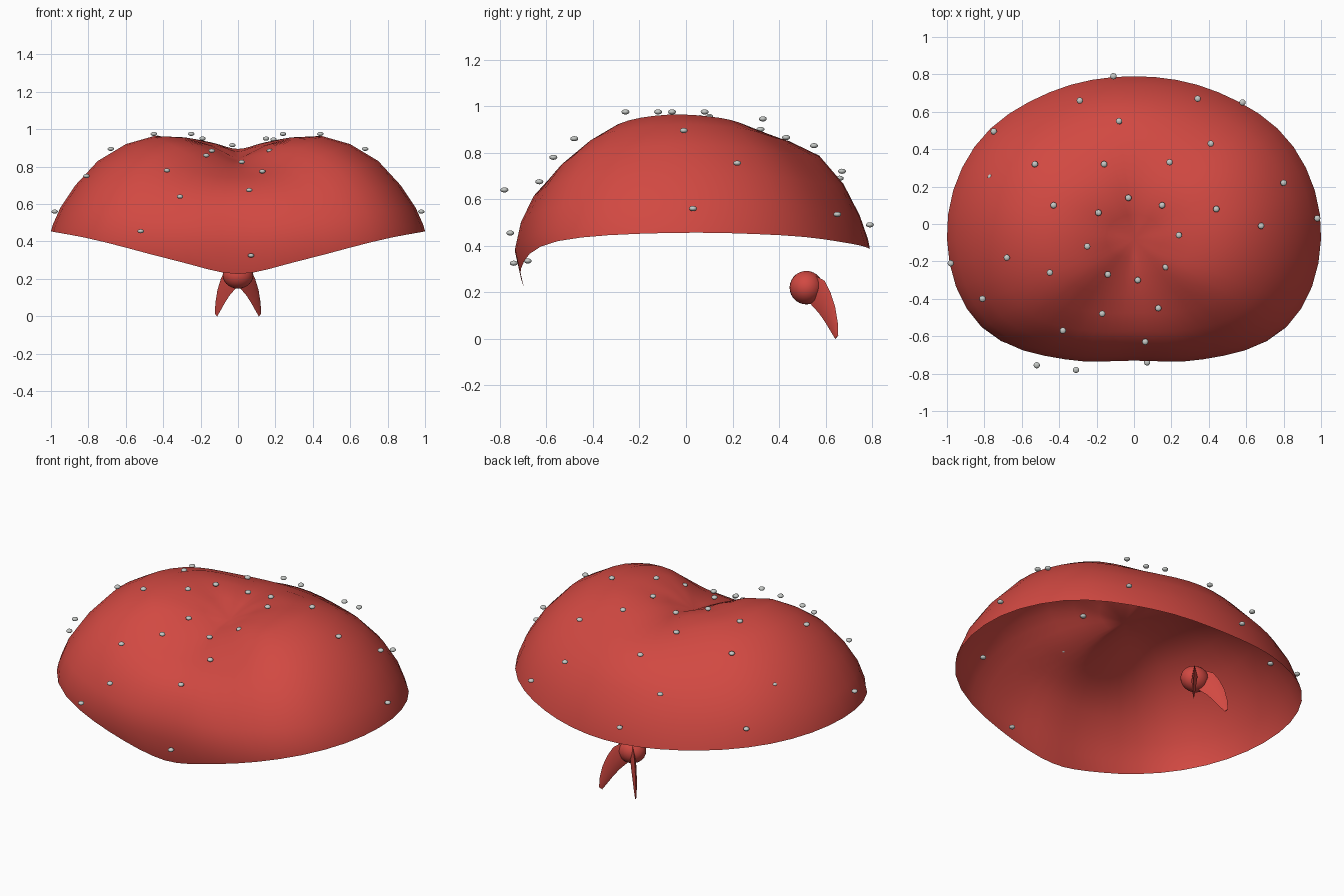
import bpy, bmesh, math
from mathutils import Vector

if "Cube" in bpy.data.objects:
    bpy.data.objects.remove(bpy.data.objects["Cube"])


def material(name, rgb):
    m = bpy.data.materials.new(name)
    m.diffuse_color = (*rgb, 1)
    m.use_nodes = True
    m.node_tree.nodes["Principled BSDF"].inputs["Base Color"].default_value = m.diffuse_color
    return m


RED = material("red_cloth", (0.64, 0.066, 0.054))
GREY = material("pale_grey", (0.56, 0.58, 0.56))


def finish(bm, name, mat, angle=60):
    me = bpy.data.meshes.new(name)
    bm.to_mesh(me)
    bm.free()
    ob = bpy.data.objects.new(name, me)
    bpy.context.collection.objects.link(ob)
    me.materials.append(mat)
    bpy.context.view_layer.objects.active = ob
    ob.select_set(True)
    bpy.ops.object.shade_smooth_by_angle(angle=math.radians(angle))
    ob.select_set(False)
    return ob


# --- Cloth cap: height profiles from dimple to rim, every 30 degrees front to back
CENTRE = Vector((0, -0.08, 0.84))
STEPS = [0.15, 0.3, 0.45, 0.6, 0.75, 0.87, 0.95, 0.99, 1.0]
RADII = [0.657, 0.75, 0.945, 1.0, 0.985, 0.905, 0.87]
HEIGHTS = [
    [.83, .81, .78, .74, .69, .61, .50, .37, .226],
    [.85, .842, .813, .77, .71, .62, .51, .40, .305],
    [.887, .922, .922, .877, .797, .683, .57, .47, .42],
    [.913, .955, .963, .92, .83, .70, .58, .49, .455],
    [.91, .952, .95, .908, .82, .70, .58, .48, .445],
    [.90, .928, .912, .862, .778, .663, .54, .44, .41],
    [.88, .895, .885, .85, .787, .665, .53, .43, .387],
]


def blend(values, u):
    """Smooth curve through values, mirrored at both ends."""
    n = len(values) - 1
    i = min(int(u), n - 1)
    t = u - i
    def at(k):
        return values[-k if k < 0 else (2 * n - k if k > n else k)]
    a, b, c, d = (at(i + k) for k in (-1, 0, 1, 2))
    return b + 0.5 * t * (c - a + t * (2*a - 5*b + 4*c - d + t * (3*(b - c) + d - a)))


SEGS = 48
bm = bmesh.new()
top = bm.verts.new(CENTRE)
rings = []
for j, step in enumerate(STEPS):
    ring = []
    for i in range(SEGS):
        ang = 2 * math.pi * i / SEGS - math.pi / 2
        u = min(i, SEGS - i) * 6 / (SEGS / 2)
        s = step
        if j == len(STEPS) - 1:            # front rim tucks inwards
            s -= 0.06 * max(0, -math.sin(ang)) ** 4
        r = blend(RADII, u) * s
        z = blend([h[j] for h in HEIGHTS], u)
        ring.append(bm.verts.new((CENTRE.x + r * math.cos(ang),
                                  CENTRE.y + r * math.sin(ang), z)))
    rings.append(ring)
for i in range(SEGS):
    k = (i + 1) % SEGS
    bm.faces.new((top, rings[0][i], rings[0][k]))
    for a, b in zip(rings, rings[1:]):
        bm.faces.new((a[i], b[i], b[k], a[k]))
finish(bm, "cloth_cap", RED)

# --- Knot at the back
bm = bmesh.new()
bmesh.ops.create_uvsphere(bm, u_segments=24, v_segments=14, radius=1)
for v in bm.verts:
    v.co = Vector((v.co.x * 0.082, v.co.y * 0.072 + 0.517, v.co.z * 0.072 + 0.22))
finish(bm, "knot", RED)

# --- Two curved tails: thin leaf sections, (outward, height) for outer and inner edge
OUTER = [(.05, .27), (.10, .25), (.135, .20), (.162, .14), (.178, .07), (.181, .015)]
INNER = [(.00, .165), (.03, .14), (.068, .11), (.105, .07), (.138, .03), (.163, .0)]
THICK = [.012, .015, .015, .012, .008, .003]
for side, label in ((-1, "left"), (1, "right")):
    out = Vector((side * 0.68, 0.73, 0))
    across = Vector((-out.y, out.x, 0))
    base = Vector((0, 0.522, 0))
    bm = bmesh.new()
    loops = []
    for o, n, w in zip(OUTER, INNER, THICK):
        po = base + out * o[0] + Vector((0, 0, o[1]))
        pn = base + out * n[0] + Vector((0, 0, n[1]))
        mid = (po + pn) / 2
        loops.append([bm.verts.new(p) for p in (po, mid + across * w, pn, mid - across * w)])
    for a, b in zip(loops, loops[1:]):
        for i in range(4):
            k = (i + 1) % 4
            bm.faces.new((a[i], a[k], b[k], b[i]))
    bm.faces.new(loops[0])
    bm.faces.new(loops[-1])
    bmesh.ops.recalc_face_normals(bm, faces=bm.faces)
    finish(bm, label + "_tail", RED)

# --- Scattered studs over the cap, the last two just under the cloth
STUDS = [
    (-.11, .79, .49), (-.29, .66, .69), (-.08, .55, .83), (.34, .67, .72),
    (.58, .65, .535), (-.75, .495, .54), (-.765, .25, .72), (-.53, .32, .87),
    (-.16, .32, .90), (.19, .33, .945), (.41, .43, .865), (.80, .22, .755),
    (-.43, .10, .955), (-.19, .06, .95), (-.03, .14, .915), (.15, .10, .95),
    (.44, .08, .975), (.24, -.06, .975), (-.25, -.12, .975), (.68, -.01, .895),
    (.98, .03, .56), (-.98, -.21, .56), (-.68, -.18, .895), (-.45, -.26, .975),
    (-.14, -.27, .885), (.02, -.30, .825), (.17, -.23, .885), (-.17, -.48, .86),
    (.13, -.45, .775), (.06, -.63, .675), (-.38, -.57, .78), (-.31, -.78, .64),
    (-.52, -.755, .455), (-.81, -.40, .75), (.07, -.74, .325),
    (.65, -.51, .57), (.30, -.68, .335),
]
bm = bmesh.new()
for p in STUDS:
    made = bmesh.ops.create_uvsphere(bm, u_segments=12, v_segments=8, radius=1)
    for v in made["verts"]:
        v.co = Vector((v.co.x * .017, v.co.y * .017, v.co.z * .011)) + Vector(p)
finish(bm, "studs", GREY)
